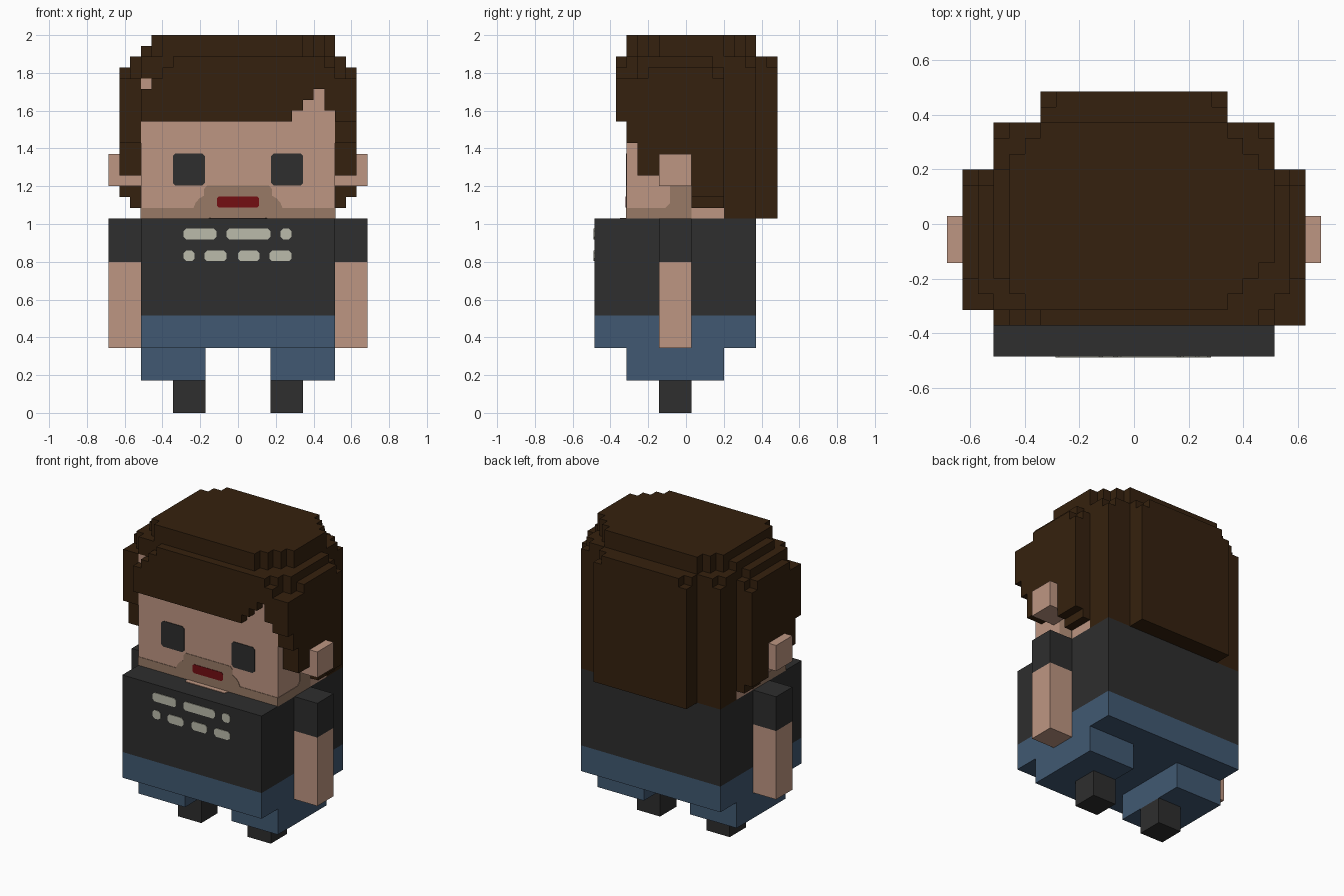
import bpy, bmesh

if "Cube" in bpy.data.objects:
    bpy.data.objects.remove(bpy.data.objects["Cube"], do_unlink=True)

U = 2 / 35            # one block
J0 = 8.5              # depth blocks are counted 0..17 from the front


def material(name, rgb):
    lin = [((c / 255 + 0.055) / 1.055) ** 2.4 if c > 10 else c / 255 / 12.92 for c in rgb]
    m = bpy.data.materials.new(name)
    m.use_nodes = True
    m.diffuse_color = (*lin, 1)
    bsdf = m.node_tree.nodes["Principled BSDF"]
    bsdf.inputs["Base Color"].default_value = (*lin, 1)
    bsdf.inputs["Roughness"].default_value = 1
    return m


SKIN = material("skin", (190, 150, 130))
STUBBLE = material("stubble", (152, 122, 102))
HAIR = material("dark brown hair", (53, 33, 14))
CHARCOAL = material("charcoal", (46, 46, 46))
DENIM = material("blue denim", (65, 89, 114))
RED = material("dark red", (115, 14, 18))
PALE = material("pale grey print", (187, 187, 171))


def finish(name, bm, mat):
    mesh = bpy.data.meshes.new(name)
    bm.to_mesh(mesh)
    bm.free()
    mesh.materials.append(mat)
    ob = bpy.data.objects.new(name, mesh)
    bpy.context.collection.objects.link(ob)
    return ob


def block(name, mat, x0, x1, j0, j1, z0, z1):
    """Box given in block units."""
    bm = bmesh.new()
    bmesh.ops.create_cube(bm, size=1)
    lo, hi = (x0, j0 - J0, z0), (x1, j1 - J0, z1)
    for v in bm.verts:
        v.co = [(a if c < 0 else b) * U for c, a, b in zip(v.co, lo, hi)]
    return finish(name, bm, mat)


def plate(name, mat, pts, place, thick):
    """Thin prism: place(a, b, depth) maps outline points to space."""
    bm = bmesh.new()
    back = [bm.verts.new(place(a, b, -0.004)) for a, b in pts]
    front = [bm.verts.new(place(a, b, thick)) for a, b in pts]
    bm.faces.new(back)
    bm.faces.new(front)
    for i in range(len(pts)):
        k = (i + 1) % len(pts)
        bm.faces.new((back[i], back[k], front[k], front[i]))
    bmesh.ops.recalc_face_normals(bm, faces=bm.faces)
    return finish(name, bm, mat)


def clipped(x0, x1, z0, z1, c):
    """Rectangle with cut corners."""
    return [(x0 + c, z0), (x1 - c, z0), (x1, z0 + c), (x1, z1 - c),
            (x1 - c, z1), (x0 + c, z1), (x0, z1 - c), (x0, z0 + c)]


def on_face(x, z, d):
    return (x, (3 - J0) * U - d, z)


def on_chest(x, z, d):
    return (x, -J0 * U - d, z)


# Body
block("shirt", CHARCOAL, -9, 9, 0, 15, 9, 18)
block("trouser_waist", DENIM, -9, 9, 0, 15, 6, 9)
block("head", SKIN, -9, 9, 3, 12, 18, 31)
plate("neckline", SKIN, [(-2.7, 3), (2.7, 3), (2.5, 2.4), (-2.5, 2.4)],
      lambda a, b, d: (a * U, (b - J0) * U, 18 * U + d), 0.003)

# Limbs, ears, eyes and side stubble on both sides
for side, s in (("left", 1), ("right", -1)):
    def pair(name, mat, x0, x1, *rest):
        a, b = sorted((s * x0, s * x1))
        block(f"{side}_{name}", mat, a, b, *rest)
    pair("shoe", CHARCOAL, 3, 6, 6, 9, 0, 3)
    pair("trouser_leg", DENIM, 3, 9, 3, 12, 3, 6)
    pair("arm", SKIN, 9, 12, 6, 9, 6, 14)
    pair("sleeve", CHARCOAL, 9, 12, 6, 9, 14, 18)
    pair("ear", SKIN, 9, 12, 6, 9, 21, 24)
    x0, x1 = sorted((s * 0.175, s * 0.345))
    plate(f"{side}_eye", CHARCOAL, clipped(x0, x1, 1.203, 1.374, 0.014), on_face, 0.004)
    plate(f"{side}_stubble", STUBBLE,
          [(3, 18), (9, 18), (9, 21), (7, 21), (7, 19.4), (6.6, 19), (3, 19)],
          lambda a, b, d: (s * (9 * U + d), (a - J0) * U, b * U), 0.003)

# Beard and mouth
half = [(0.514, 1.029), (0.514, 1.086), (0.235, 1.086), (0.225, 1.112),
        (0.205, 1.135), (0.18, 1.15), (0.18, 1.185), (0.165, 1.203)]
plate("beard", STUBBLE, half + [(-x, z) for x, z in reversed(half)], on_face, 0.003)
plate("mouth", RED, clipped(-0.112, 0.112, 1.088, 1.146, 0.01), on_face, 0.006)

# Dashes printed on the shirt
rows = {(0.918, 0.976): [(-0.288, -0.114), (-0.061, 0.172), (0.225, 0.283)],
        (0.803, 0.86): [(-0.288, -0.23), (-0.177, -0.061), (0.0, 0.114), (0.167, 0.283)]}
for (z0, z1), dashes in rows.items():
    for x0, x1 in dashes:
        plate("shirt_print", PALE, clipped(x0, x1, z0, z1, 0.014), on_chest, 0.004)

# Hair: blocks (x0, x1, j0, j1, z0, z1) merged into one stepped shell
cells = set()


def fill(x0, x1, j0, j1, z0, z1, op=cells.add):
    for x in range(x0, x1):
        for j in range(j0, j1):
            for z in range(z0, z1):
                op((x, j, z))


def carve(*box):
    fill(*box, op=cells.discard)


fill(-9, 9, 3, 15, 31, 33)                 # crown over the head
fill(-9, 9, 12, 15, 18, 33)                # back of the hair
fill(-6, 6, 15, 17, 18, 33)                # raised back panel
fill(-9, 9, 2, 3, 27, 30)                  # fringe, stepped to its parting
fill(-8, 9, 2, 3, 30, 31)
fill(-7, 9, 2, 3, 31, 32)
fill(-6, 8, 2, 3, 32, 33)
fill(9, 11, 2, 3, 27, 31)
for x, top in ((5, 28), (6, 29), (7, 30), (8, 28)):
    carve(x, x + 1, 2, 3, 27, top)

both = [(9, 11, 3, 4, 25, 31), (9, 11, 4, 9, 22, 31), (9, 10, 9, 12, 19, 32),
        (10, 11, 9, 12, 20, 31), (9, 10, 4, 11, 31, 33), (10, 11, 5, 11, 31, 32)]
notches = [(8, 9, 14, 15, 32, 33), (5, 6, 16, 17, 32, 33)]
for x0, x1, *rest in both:
    fill(x0, x1, *rest)
    fill(-x1, -x0, *rest)
for x0, x1, *rest in notches:
    carve(x0, x1, *rest)
    carve(-x1, -x0, *rest)

for j in range(3, 15):                     # rounded top slab
    left = min(9, 4 + j, 20 - j)
    right = min(9, 3 + j, 20 - j)
    fill(-left, right, j, j + 1, 33, 34)
    fill(-min(left, 8), right, j, j + 1, 34, 35)

bm = bmesh.new()
verts = {}


def corner(p):
    if p not in verts:
        verts[p] = bm.verts.new((p[0] * U, (p[1] - J0) * U, p[2] * U))
    return verts[p]


for cell in sorted(cells):
    for axis in range(3):
        for d in (0, 1):
            near = list(cell)
            near[axis] += 2 * d - 1
            if tuple(near) in cells:
                continue
            quad = []
            for a, b in ((0, 0), (1, 0), (1, 1), (0, 1)):
                p = list(cell)
                p[axis] += d
                p[(axis + 1) % 3] += a
                p[(axis + 2) % 3] += b
                quad.append(corner(tuple(p)))
            bm.faces.new(quad if d else quad[::-1])
bmesh.ops.dissolve_limit(bm, angle_limit=0.02, verts=bm.verts, edges=bm.edges)
finish("hair", bm, HAIR)
